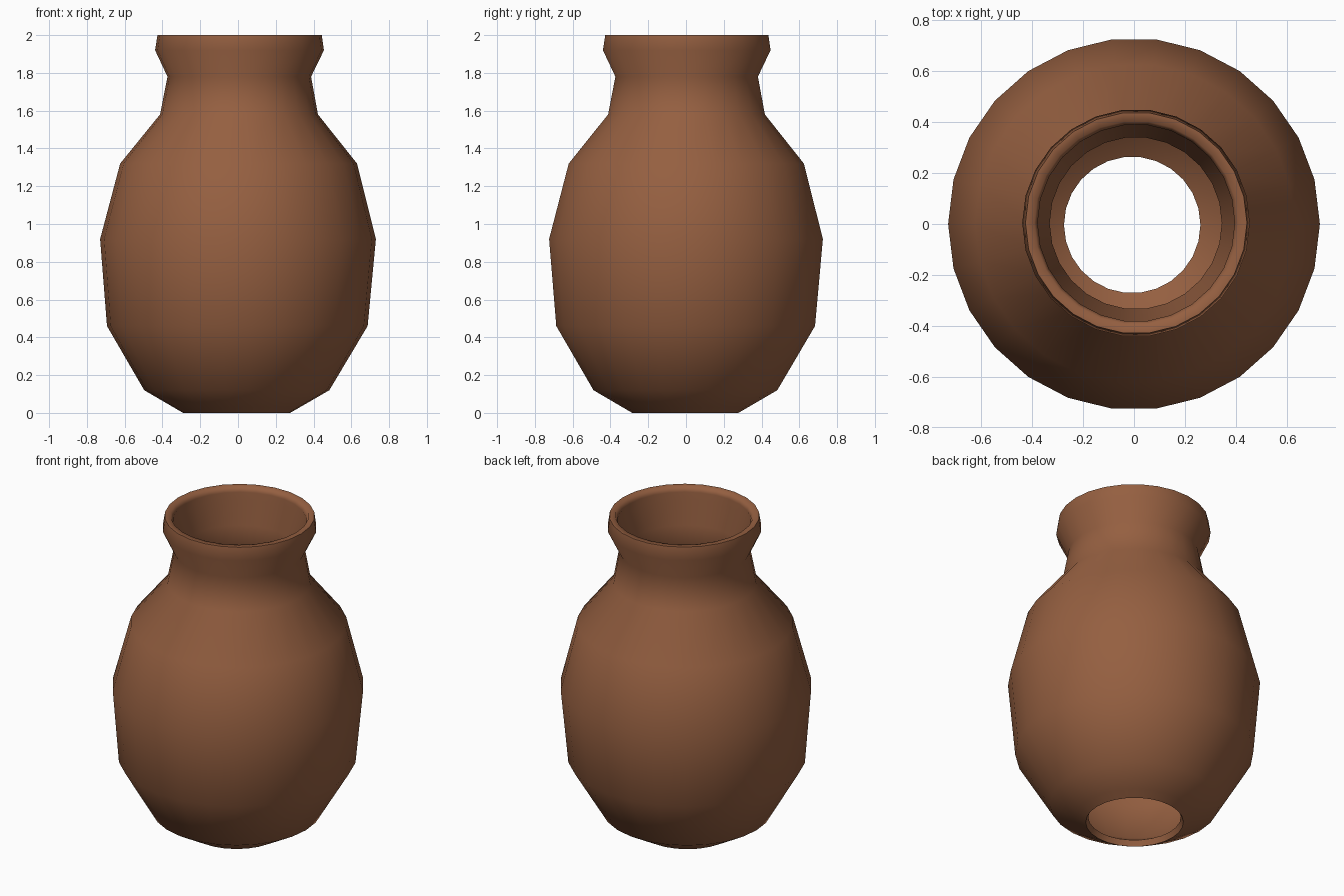
import bpy, bmesh, math

cube = bpy.data.objects.get("Cube")
if cube:
    bpy.data.objects.remove(cube, do_unlink=True)

SIDES = 26

# Closed wall section as (radius, height): outside going up, then inside going down
OUTER = [(0.283, 0.0), (0.335, 0.03), (0.49, 0.12), (0.69, 0.46), (0.73, 0.92),
         (0.627, 1.32), (0.418, 1.58), (0.38, 1.78), (0.447, 1.92), (0.435, 2.0)]
INNER = [(0.40, 2.0), (0.387, 1.97), (0.395, 1.92), (0.338, 1.78), (0.375, 1.56),
         (0.585, 1.3), (0.685, 0.92), (0.648, 0.48), (0.46, 0.16), (0.268, 0.035)]


def make_material(name, color):
    mat = bpy.data.materials.new(name)
    mat.use_nodes = True
    mat.diffuse_color = color
    mat.node_tree.nodes["Principled BSDF"].inputs["Base Color"].default_value = color
    return mat


def lathe(name, section, mat):
    """Turn a closed section around the z axis."""
    bm = bmesh.new()
    rings = []
    for i in range(SIDES):
        a = math.tau * i / SIDES
        # The pot leans very slightly
        rings.append([bm.verts.new((r * math.cos(a) + 0.008 * (z - 0.92),
                                    r * math.sin(a) + 0.004 * (z - 0.92), z))
                      for r, z in section])
    n = len(section)
    for i in range(SIDES):
        here, there = rings[i], rings[(i + 1) % SIDES]
        for j in range(n):
            k = (j + 1) % n
            bm.faces.new((here[j], there[j], there[k], here[k])).smooth = True
    bmesh.ops.recalc_face_normals(bm, faces=bm.faces)
    mesh = bpy.data.meshes.new(name)
    bm.to_mesh(mesh)
    bm.free()
    mesh.materials.append(mat)
    obj = bpy.data.objects.new(name, mesh)
    bpy.context.collection.objects.link(obj)
    return obj


# Clay pot, open at the mouth and the base
clay = make_material("terracotta", (0.30, 0.115, 0.052, 1.0))
pot = lathe("clay_pot", OUTER + INNER, clay)

# Keep the thin lips crisp and the body smooth
bpy.ops.object.select_all(action='DESELECT')
pot.select_set(True)
bpy.context.view_layer.objects.active = pot
bpy.ops.object.shade_smooth_by_angle(angle=math.radians(75))
